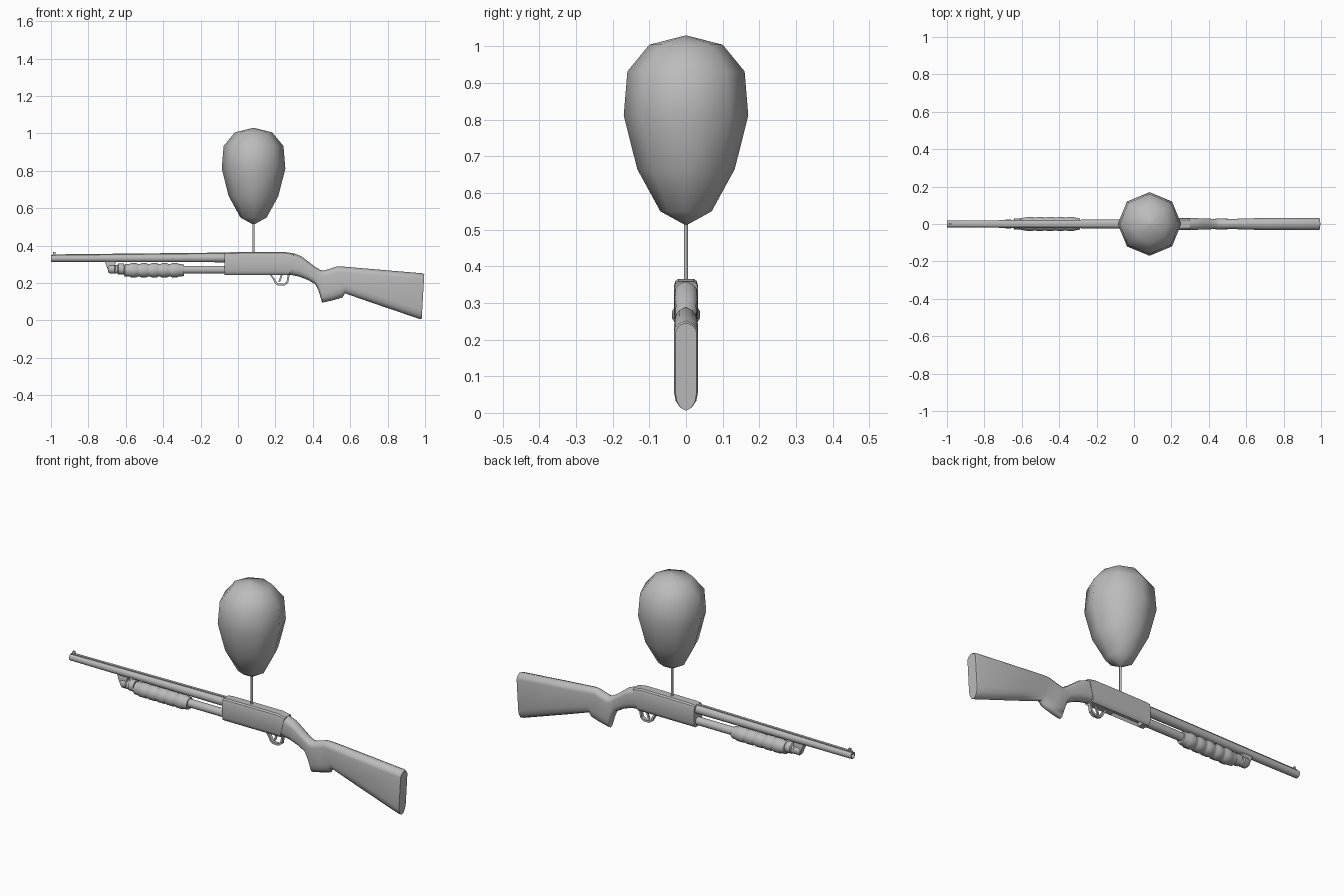
import bpy, bmesh
from math import sin, cos, pi, radians
from mathutils import Vector

cube = bpy.data.objects.get("Cube")
if cube:
    bpy.data.objects.remove(cube)

grey = bpy.data.materials.new("plain grey")
grey.use_nodes = True
grey.diffuse_color = (0.5, 0.5, 0.5, 1)
grey.node_tree.nodes["Principled BSDF"].inputs["Base Color"].default_value = (0.5, 0.5, 0.5, 1)


def finish(name, bm, angle=35):
    bmesh.ops.remove_doubles(bm, verts=bm.verts, dist=1e-5)
    bmesh.ops.recalc_face_normals(bm, faces=bm.faces)
    mesh = bpy.data.meshes.new(name)
    bm.to_mesh(mesh)
    bm.free()
    mesh.materials.append(grey)
    obj = bpy.data.objects.new(name, mesh)
    bpy.context.collection.objects.link(obj)
    bpy.ops.object.select_all(action='DESELECT')
    obj.select_set(True)
    bpy.context.view_layer.objects.active = obj
    bpy.ops.object.shade_smooth_by_angle(angle=radians(angle))
    return obj


def loft(rings, caps=True):
    """Skin a list of equal-length point rings."""
    bm = bmesh.new()
    rows = [[bm.verts.new(p) for p in ring] for ring in rings]
    n = len(rows[0])
    for a, b in zip(rows, rows[1:]):
        for i in range(n):
            j = (i + 1) % n
            bm.faces.new((a[i], a[j], b[j], b[i]))
    if caps:
        bm.faces.new(rows[0])
        bm.faces.new(rows[-1])
    return bm


def lathe_x(name, profile, sides=12, angle=40, caps=True):
    """Profile of (x, centre z, radius) turned about an axis along x."""
    turns = [2 * pi * (i + 0.5) / sides for i in range(sides)]
    rings = [[(x, r * cos(t), z + r * sin(t)) for t in turns] for x, z, r in profile]
    return finish(name, loft(rings, caps), angle)


def lathe_z(name, x, profile, sides=8, angle=65):
    """Profile of (radius, z) turned about a vertical axis."""
    turns = [2 * pi * i / sides for i in range(sides)]
    rings = [[(x + r * cos(t), r * sin(t), z) for t in turns] for r, z in profile]
    return finish(name, loft(rings), angle)


def section(xt, zt, xb, zb, half):
    """Slanted ring between a top and a bottom point; half lists (width, drop from top)."""
    pts = [(w, d) for w, d in half] + [(-w, d) for w, d in reversed(half) if w > 0]
    return [(xt + (xb - xt) * d, w, zt + (zb - zt) * d) for w, d in pts]


def box(name, x0, x1, y, z0, z1):
    half = [(y, 0), (y, 1)]
    return finish(name, loft([section(x, z1, x, z0, half) for x in (x0, x1)]))


# Balloon and its string
lathe_z("balloon", 0.083, [(0.001, 0.512), (0.07, 0.55), (0.133, 0.665), (0.17, 0.812),
                           (0.16, 0.932), (0.1, 1.005), (0.001, 1.03)])
lathe_z("string", 0.083, [(0.006, 0.355), (0.006, 0.52)])

# Barrel with a hollow muzzle, top rib and front sight
lathe_x("barrel", [(-0.93, 0.331, 0.012), (-1, 0.331, 0.014), (-1, 0.331, 0.019),
                   (-0.05, 0.335, 0.025)])
rib = [section(x, z, x, z - 0.02, [(0.007, 0), (0.007, 1)]) for x, z in ((-0.995, 0.353), (-0.05, 0.363))]
finish("barrel_rib", loft(rib))
box("front_sight", -0.988, -0.975, 0.004, 0.345, 0.366)

# Magazine tube, end cap and the lug holding it to the barrel
lathe_x("magazine_tube", [(-0.66, 0.271, 0.022), (-0.05, 0.271, 0.022)])
lathe_x("magazine_cap", [(-0.695, 0.276, 0.018), (-0.685, 0.275, 0.026), (-0.66, 0.275, 0.026),
                         (-0.655, 0.275, 0.021), (-0.645, 0.275, 0.021), (-0.64, 0.275, 0.03),
                         (-0.61, 0.275, 0.03)])
half = [(0.012, 0), (0.017, 0.4), (0.012, 1)]
finish("barrel_lug", loft([section(-0.715, 0.32, -0.69, 0.255, half),
                           section(-0.65, 0.32, -0.67, 0.255, half)]))

# Ribbed pump grip
pump = [(-0.612, 0.268, 0.022), (-0.605, 0.268, 0.034)]
for i in range(5):
    x = -0.58 + i * 0.055
    pump += [(x, 0.268, 0.035), (x + 0.008, 0.268, 0.039),
             (x + 0.036, 0.268, 0.039), (x + 0.044, 0.268, 0.035)]
pump += [(-0.3, 0.268, 0.034), (-0.288, 0.268, 0.03), (-0.288, 0.268, 0.02)]
lathe_x("pump_grip", pump, 12, 50)

# Receiver with a loading port sunk into its underside
half = [(0.021, 0), (0.029, 0.05), (0.033, 0.16), (0.033, 0.82), (0.027, 0.95), (0.02, 1)]
stations = [(-0.072, 0.362, -0.072), (-0.04, 0.365, -0.04), (0.13, 0.366, 0.13),
            (0.25, 0.366, 0.24), (0.3, 0.358, 0.272)]
bm = loft([section(xt, zt, xb, 0.243, half) for xt, zt, xb in stations])
bm.faces.ensure_lookup_table()
port = min(bm.faces, key=lambda f: (f.calc_center_median() - Vector((0.045, 0, 0.243))).length)
bmesh.ops.inset_individual(bm, faces=[port], thickness=0.004)
bmesh.ops.translate(bm, verts=port.verts, vec=(0, 0, 0.02))
finish("receiver", bm, 30)

# Trigger guard: a flat strip bent along a path, and the trigger
outer = [(0.165, 0.25), (0.185, 0.222), (0.2, 0.195), (0.215, 0.186), (0.248, 0.186),
         (0.268, 0.2), (0.277, 0.25)]
mid = Vector((0.225, 0.235))
strip = []
for x, z in outer:
    inward = (mid - Vector((x, z))).normalized() * 0.011
    strip.append([(x, 0.009, z), (x, -0.009, z),
                  (x + inward.x, -0.009, z + inward.y), (x + inward.x, 0.009, z + inward.y)])
finish("trigger_guard", loft(strip), 40)
trigger = [[(x + dx, y, z) for dx, y in ((-0.005, 0.004), (0.005, 0.004), (0.005, -0.004), (-0.005, -0.004))]
           for x, z in ((0.235, 0.25), (0.228, 0.225), (0.22, 0.205))]
finish("trigger", loft(trigger), 40)

# Shoulder stock with a hand grip: top point, bottom point, half width
stock = [(0.3, 0.358, 0.272, 0.245, 0.031), (0.34, 0.342, 0.325, 0.235, 0.031),
         (0.375, 0.315, 0.375, 0.216, 0.029), (0.41, 0.288, 0.415, 0.192, 0.028),
         (0.44, 0.27, 0.432, 0.155, 0.028), (0.458, 0.266, 0.45, 0.095, 0.029),
         (0.495, 0.277, 0.505, 0.107, 0.028), (0.53, 0.289, 0.558, 0.122, 0.026),
         (0.56, 0.288, 0.572, 0.145, 0.029), (0.7, 0.276, 0.7, 0.1, 0.032),
         (0.985, 0.252, 0.97, 0.008, 0.033), (0.996, 0.246, 0.982, 0.006, 0.029)]
rings = []
for xt, zt, xb, zb, w in stock:
    h = zt - zb
    top, low = min(0.03 / h, 0.25), min(0.05 / h, 0.3)
    rings.append(section(xt, zt, xb, zb, [(0, 0), (w * 0.6, top * 0.25), (w * 0.93, top * 0.65), (w, top),
                                          (w, 1 - low), (w * 0.85, 1 - low * 0.5),
                                          (w * 0.5, 1 - low * 0.15), (0, 1)]))
finish("stock", loft(rings), 55)
